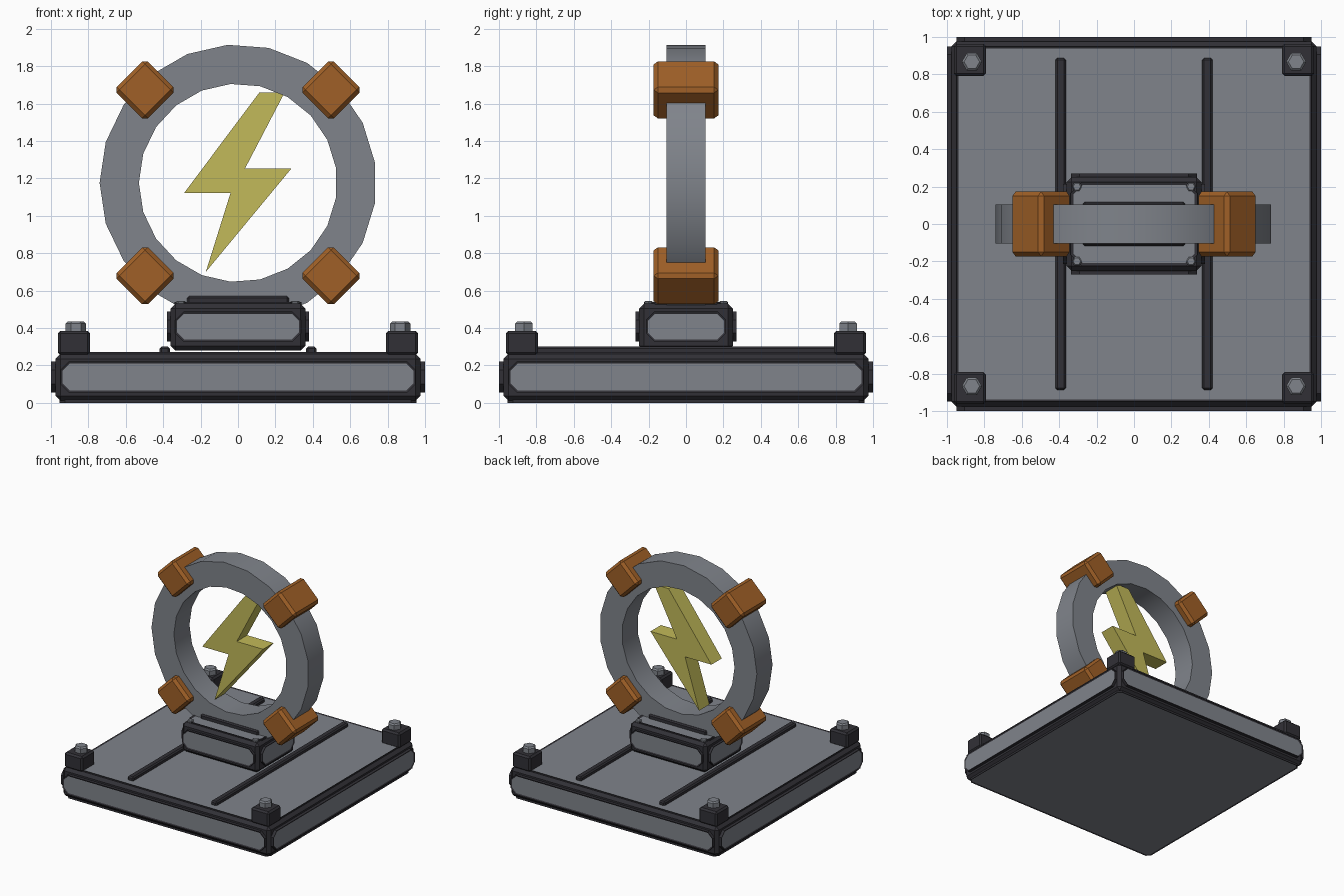
import bpy, bmesh, math
from mathutils import Matrix, Vector

if "Cube" in bpy.data.objects:
    bpy.data.objects.remove(bpy.data.objects["Cube"])


def material(name, rgb):
    m = bpy.data.materials.new(name)
    m.diffuse_color = (*rgb, 1)
    m.use_nodes = True
    m.node_tree.nodes["Principled BSDF"].inputs["Base Color"].default_value = m.diffuse_color
    return m


GREY = material("steel grey", (0.215, 0.23, 0.258))
DARK = material("dark frame", (0.031, 0.030, 0.037))
ORANGE = material("copper orange", (0.35, 0.117, 0.02))
YELLOW = material("dull yellow", (0.54, 0.49, 0.10))


def finish(name, bm, mats, matrix=Matrix()):
    bmesh.ops.recalc_face_normals(bm, faces=bm.faces)
    me = bpy.data.meshes.new(name)
    bm.to_mesh(me)
    bm.free()
    for m in mats:
        me.materials.append(m)
    ob = bpy.data.objects.new(name, me)
    ob.matrix_world = matrix
    bpy.context.collection.objects.link(ob)
    return ob


def box(name, centre, size, mat, bevel=0.0, turn=0.0):
    """Bevelled box, optionally turned about the y axis."""
    bm = bmesh.new()
    bmesh.ops.create_cube(bm, size=1, matrix=Matrix.Diagonal((*size, 1)))
    if bevel:
        bmesh.ops.bevel(bm, geom=bm.edges[:], offset=bevel, segments=1, affect='EDGES')
    return finish(name, bm, [mat],
                  Matrix.Translation(centre) @ Matrix.Rotation(turn, 4, 'Y'))


def prism(name, pts, depth, mat):
    """Profile in x-z, extruded evenly along y."""
    bm = bmesh.new()
    f = bm.faces.new([bm.verts.new((x, -depth / 2, z)) for x, z in pts])
    ext = bmesh.ops.extrude_face_region(bm, geom=[f])["geom"]
    bmesh.ops.translate(bm, vec=(0, depth, 0),
                        verts=[v for v in ext if isinstance(v, bmesh.types.BMVert)])
    return finish(name, bm, [mat])


def panel(name, centre, w, h, normal, cut, rim=0.012, thick=0.06):
    """Dark slab with clipped corners and a grey, slightly sunken face."""
    n = Vector(normal)
    u = Vector((1, 0, 0)) if n.z else Vector((-n.y, n.x, 0))
    v = n.cross(u)
    a, b = w / 2, h / 2
    pts = [(a, cut - b), (a, b - cut), (a - cut, b), (cut - a, b),
           (-a, b - cut), (-a, cut - b), (cut - a, -b), (a - cut, -b)]
    bm = bmesh.new()
    c = Vector(centre)
    low = [bm.verts.new(c + u * x + v * y - n * thick) for x, y in pts]
    top = [bm.verts.new(c + u * x + v * y) for x, y in pts]
    bm.faces.new(low)
    for i in range(8):
        j = (i + 1) % 8
        bm.faces.new((low[i], low[j], top[j], top[i]))
    face = bm.faces.new(top)
    bm.normal_update()
    bmesh.ops.inset_region(bm, faces=[face], thickness=rim, depth=-0.005)
    face.material_index = 1
    return finish(name, bm, [DARK, GREY])


def bolt(name, x, y, z0, z1, r):
    bm = bmesh.new()
    bmesh.ops.create_cone(bm, cap_ends=True, segments=6, radius1=r, radius2=r, depth=z1 - z0)
    top = [e for e in bm.edges if all(v.co.z > 0 for v in e.verts)]
    bmesh.ops.bevel(bm, geom=top, offset=r * 0.2, segments=1, affect='EDGES')
    return finish(name, bm, [GREY], Matrix.Translation((x, y, (z0 + z1) / 2))
                  @ Matrix.Rotation(math.pi / 6, 4, 'Z'))


# Base slab with panels on all six sides
box("base_body", (0, 0, 0.136), (1.95, 1.95, 0.248), DARK, 0.025)
panel("base_top_panel", (0, 0, 0.272), 1.9, 1.9, (0, 0, 1), 0.03)
panel("base_bottom_panel", (0, 0, 0), 1.91, 1.91, (0, 0, -1), 0.03)
for s in (-1, 1):
    panel("base_end_panel", (0, s, 0.138), 1.9, 0.165, (0, s, 0), 0.045)
    panel("base_side_panel", (s, 0, 0.138), 1.9, 0.165, (s, 0, 0), 0.045)
    box("base_rail", (s * 0.392, 0, 0.28), (0.055, 1.775, 0.04), DARK, 0.01)

# Corner blocks with hex bolts
for sx in (-1, 1):
    for sy in (-1, 1):
        box("corner_block", (sx * 0.877, sy * 0.877, 0.32), (0.172, 0.172, 0.13), DARK, 0.014)
        bolt("corner_bolt", sx * 0.867, sy * 0.867, 0.37, 0.435, 0.054)
        bolt("pedestal_bolt", sx * 0.305, sy * 0.2, 0.52, 0.545, 0.026)

# Pedestal with panels and ring cradle
box("pedestal_body", (0, 0, 0.405), (0.72, 0.5, 0.25), DARK, 0.025)
panel("pedestal_top_panel", (0, 0, 0.54), 0.68, 0.45, (0, 0, 1), 0.06, 0.018)
for s in (-1, 1):
    panel("pedestal_front_panel", (0, s * 0.27, 0.407), 0.675, 0.16, (0, s, 0), 0.045)
    panel("pedestal_side_panel", (s * 0.38, 0, 0.407), 0.43, 0.16, (s, 0, 0), 0.045)
box("ring_cradle", (0, 0, 0.545), (0.545, 0.235, 0.05), DARK, 0.01)

# Faceted ring with 21 sides, smooth around its rim
CZ, SIDES = 1.176, 21
bm = bmesh.new()
rows = []
for i in range(SIDES):
    a = math.pi + 2 * math.pi * i / SIDES
    rows.append([bm.verts.new((r * math.cos(a), y, CZ + r * math.sin(a)))
                 for r, y in ((0.74, -0.105), (0.74, 0.105), (0.53, 0.105), (0.53, -0.105))])
for i in range(SIDES):
    p, q = rows[i], rows[(i + 1) % SIDES]
    for k in range(4):
        m = (k + 1) % 4
        bm.faces.new((p[k], p[m], q[m], q[k])).smooth = k in (0, 2)
finish("ring", bm, [GREY])

# Four clamps turned 45 degrees on the ring
for sx in (-1, 1):
    for sz in (-1, 1):
        box("ring_clamp", (sx * 0.497, 0, CZ + sz * 0.497), (0.237, 0.345, 0.237),
            ORANGE, 0.022, math.pi / 4)

# Lightning bolt inside the ring
prism("lightning_bolt", [(0.115, 1.66), (0.25, 1.66), (0.037, 1.252), (0.285, 1.252),
                         (-0.172, 0.70), (-0.04, 1.122), (-0.288, 1.122)], 0.14, YELLOW)
